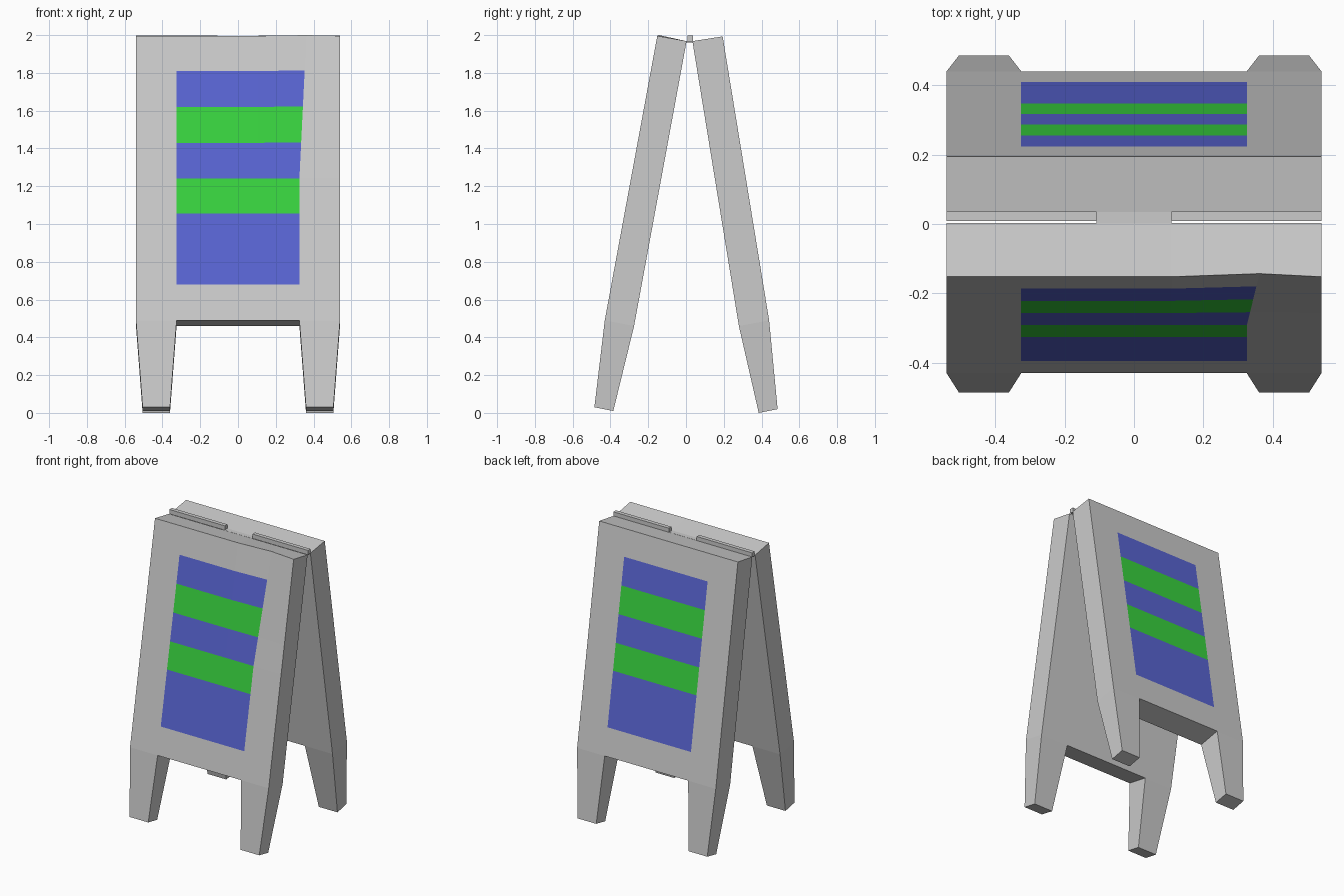
import bpy, bmesh

if "Cube" in bpy.data.objects:
    bpy.data.objects.remove(bpy.data.objects["Cube"])

COLS = [-0.54, -0.325, -0.108, 0.108, 0.325, 0.54]
FOOT = [-0.505, -0.36, None, None, 0.36, 0.505]
STRIPES = [0.68, 1.055, 1.24, 1.43, 1.62, 1.81]
KNEE = 0.49


def material(name, color):
    m = bpy.data.materials.new(name)
    m.diffuse_color = color
    m.use_nodes = True
    m.node_tree.nodes["Principled BSDF"].inputs["Base Color"].default_value = m.diffuse_color
    return m


GREY = material("board_grey", (0.6, 0.6, 0.6, 1))
BLUE = material("stripe_blue", (0.1, 0.13, 0.65, 1))
GREEN = material("stripe_green", (0.04, 0.65, 0.05, 1))


def finish(bm, name, mats=()):
    bmesh.ops.recalc_face_normals(bm, faces=bm.faces)
    me = bpy.data.meshes.new(name)
    bm.to_mesh(me)
    bm.free()
    for m in mats:
        me.materials.append(m)
    ob = bpy.data.objects.new(name, me)
    bpy.context.collection.objects.link(ob)


def board(name, outer, inner, warped):
    """outer / inner: (y, z) of foot, knee and top in side profile."""
    bm = bmesh.new()
    top = outer[2][1]
    ts = [0] + [(z - KNEE) / (top - KNEE) for z in STRIPES] + [1]

    def layer(profile, bent):
        foot, knee, tip = profile
        rows = [[x is not None and bm.verts.new((x, *foot)) for x in FOOT]]
        for t in ts:
            y = knee[0] + (tip[0] - knee[0]) * t
            z = knee[1] + (tip[1] - knee[1]) * t
            row = []
            for i, x in enumerate(COLS):
                # slight lean of the upper right corner of the picture area
                k = max(0, (t - 0.497) / 0.503) if bent and i == 4 else 0
                row.append(bm.verts.new((x + 0.037 * k, y + 0.009 * k, z + 0.004 * k)))
            rows.append(row)
        return rows

    a, b = layer(outer, warped), layer(inner, False)
    twin = {}
    for ra, rb in zip(a, b):
        for va, vb in zip(ra, rb):
            if va:
                twin[va] = vb
    outer_faces = []
    for r in range(len(a) - 1):
        for c in range(5):
            if r == 0 and c not in (0, 4):
                continue
            ring = [a[r][c], a[r][c + 1], a[r + 1][c + 1], a[r + 1][c]]
            f = bm.faces.new(ring)
            if 2 <= r <= 6 and 1 <= c <= 3:
                f.material_index = 1 + r % 2
            outer_faces.append(f)
    # rim and inner side
    rim = [e for e in bm.edges if len(e.link_faces) == 1]
    for e in rim:
        p, q = e.verts
        bm.faces.new((p, q, twin[q], twin[p]))
    for f in outer_faces:
        bm.faces.new([twin[v] for v in reversed(f.verts)])
    finish(bm, name, (GREY, BLUE, GREEN))


def box(name, lo, hi):
    bm = bmesh.new()
    bmesh.ops.create_cube(bm, size=1)
    for v in bm.verts:
        v.co = [lo[i] if v.co[i] < 0 else hi[i] for i in range(3)]
    finish(bm, name)


# two leaning boards with tapered legs
board("front_board",
      [(-0.485, 0.03), (-0.43, KNEE), (-0.152, 1.996)],
      [(-0.385, 0.01), (-0.275, 0.46), (0.003, 1.968)], True)
board("back_board",
      [(0.485, 0.02), (0.44, KNEE), (0.194, 1.993)],
      [(0.385, 0.0), (0.28, 0.46), (0.034, 1.968)], False)

# hinge bars along the ridge, and the strip joining them
for side, x0, x1 in (("left", -0.54, -0.108), ("right", 0.108, 0.54)):
    box(side + "_hinge", (x0, 0.008, 1.966), (x1, 0.036, 1.997))
box("ridge_strip", (-0.108, 0.002, 1.962), (0.108, 0.035, 1.969))
